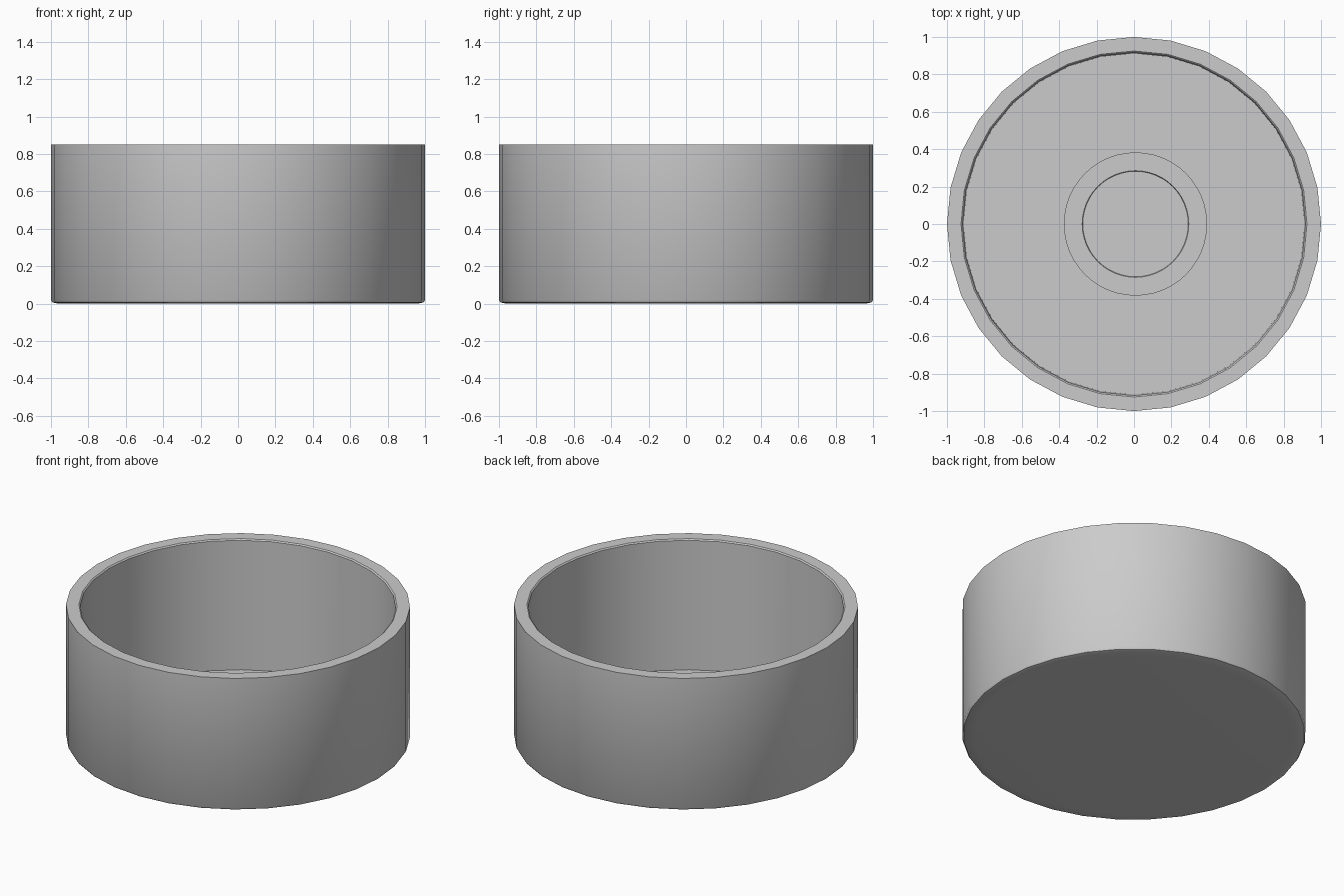
import bpy, bmesh, math

if "Cube" in bpy.data.objects:
    bpy.data.objects.remove(bpy.data.objects["Cube"])


def lathe(name, profile, sides):
    """Revolve an (r, z) profile; radius 0 points become poles."""
    bm = bmesh.new()
    rings = []
    for r, z in profile:
        if r == 0:
            rings.append([bm.verts.new((0, 0, z))] * sides)
        else:
            rings.append([bm.verts.new((r * math.cos(2 * math.pi * i / sides),
                                        r * math.sin(2 * math.pi * i / sides), z))
                          for i in range(sides)])
    for a, b in zip(rings, rings[1:]):
        for i in range(sides):
            j = (i + 1) % sides
            bm.faces.new(list(dict.fromkeys([a[i], a[j], b[j], b[i]])))
    bmesh.ops.recalc_face_normals(bm, faces=bm.faces)
    mesh = bpy.data.meshes.new(name)
    bm.to_mesh(mesh)
    bm.free()
    obj = bpy.data.objects.new(name, mesh)
    bpy.context.collection.objects.link(obj)
    bpy.ops.object.select_all(action='DESELECT')
    obj.select_set(True)
    bpy.context.view_layer.objects.active = obj
    bpy.ops.object.shade_smooth_by_angle(angle=math.radians(35))
    return obj


# Open round dish: rounded foot, straight wall, flat rim, thin floor
lathe("dish", [(0, 0), (0.925, 0), (0.975, 0.002), (0.993, 0.007), (1, 0.018),
               (1, 0.85), (0.925, 0.85), (0.917, 0.843),
               (0.912, 0.015), (0, 0.015)], 32)

# Low round pad on the floor with a shallow recess in its middle
pad = lathe("floor_pad", [(0, 0.012), (0.383, 0.012), (0.383, 0.03),
                          (0.285, 0.03), (0.282, 0.02), (0, 0.02)], 48)
pad.location.x = 0.008
